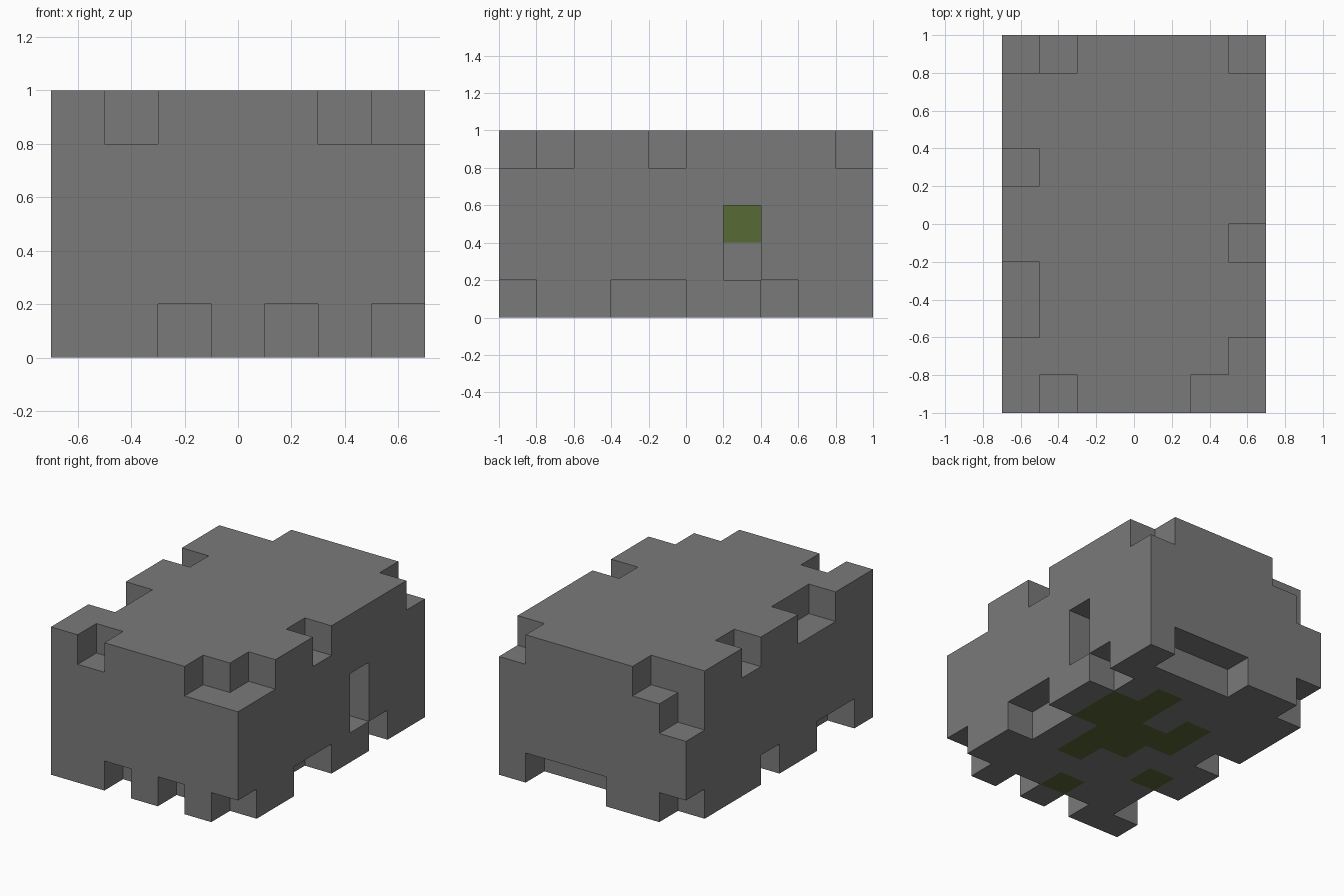
import bpy, bmesh
from mathutils import Vector

cube = bpy.data.objects.get("Cube")
if cube:
    bpy.data.objects.remove(cube, do_unlink=True)

CELL = 0.2
NX, NY, NZ = 7, 10, 5

# Layer plans: back row first, # stone, m moss, . empty
FULL = "#######"
bottom = [".##...#", FULL, "####m#.", "##m#mm#", ".#mmmm#",
          "###mm#.", "#m##m#.", ".######", ".##m###", "##.#.#."]
low = [FULL] * 3 + ["######."] + [FULL] * 6
middle = [FULL] * 3 + ["#####m."] + [FULL] * 6
high = [".######"] + [FULL] * 9
top = ["..####.", FULL, FULL, ".######", FULL,
       "######.", ".######", ".######", "######.", "#.###.."]
LAYERS = [bottom, low, middle, high, top]


def make_material(name, rgb):
    mat = bpy.data.materials.new(name)
    mat.use_nodes = True
    color = (*rgb, 1)
    mat.diffuse_color = color
    bsdf = mat.node_tree.nodes["Principled BSDF"]
    bsdf.inputs["Base Color"].default_value = color
    bsdf.inputs["Roughness"].default_value = 0.9
    return mat


def cell(x, y, z):
    """Kind of block in a grid cell, empty outside the grid."""
    if 0 <= x < NX and 0 <= y < NY and 0 <= z < NZ:
        return LAYERS[z][NY - 1 - y][x]
    return "."


# Block shell: one quad wherever a filled cell meets an empty one
bm = bmesh.new()
corners = {}


def corner(p):
    key = tuple(round(c) for c in p)
    if key not in corners:
        offset = Vector((NX / 2, NY / 2, 0))
        corners[key] = bm.verts.new((Vector(key) - offset) * CELL)
    return corners[key]


axes = [Vector((1, 0, 0)), Vector((0, 1, 0)), Vector((0, 0, 1))]
for z in range(NZ):
    for y in range(NY):
        for x in range(NX):
            kind = cell(x, y, z)
            if kind == ".":
                continue
            base = Vector((x, y, z))
            for a in range(3):
                u, v = axes[(a + 1) % 3], axes[(a + 2) % 3]
                for side in (-1, 1):
                    near = base + axes[a] * side
                    if cell(*(int(c) for c in near)) != ".":
                        continue
                    o = base + axes[a] * max(side, 0)
                    loop = [o, o + u, o + u + v, o + v]
                    face = bm.faces.new([corner(p) for p in loop[::side]])
                    face.material_index = int(kind == "m")

mesh = bpy.data.meshes.new("stone_block")
bm.to_mesh(mesh)
bm.free()
mesh.materials.append(make_material("stone_grey", (0.195, 0.195, 0.195)))
mesh.materials.append(make_material("moss_green", (0.098, 0.142, 0.036)))
block = bpy.data.objects.new("stone_block", mesh)
bpy.context.collection.objects.link(block)
